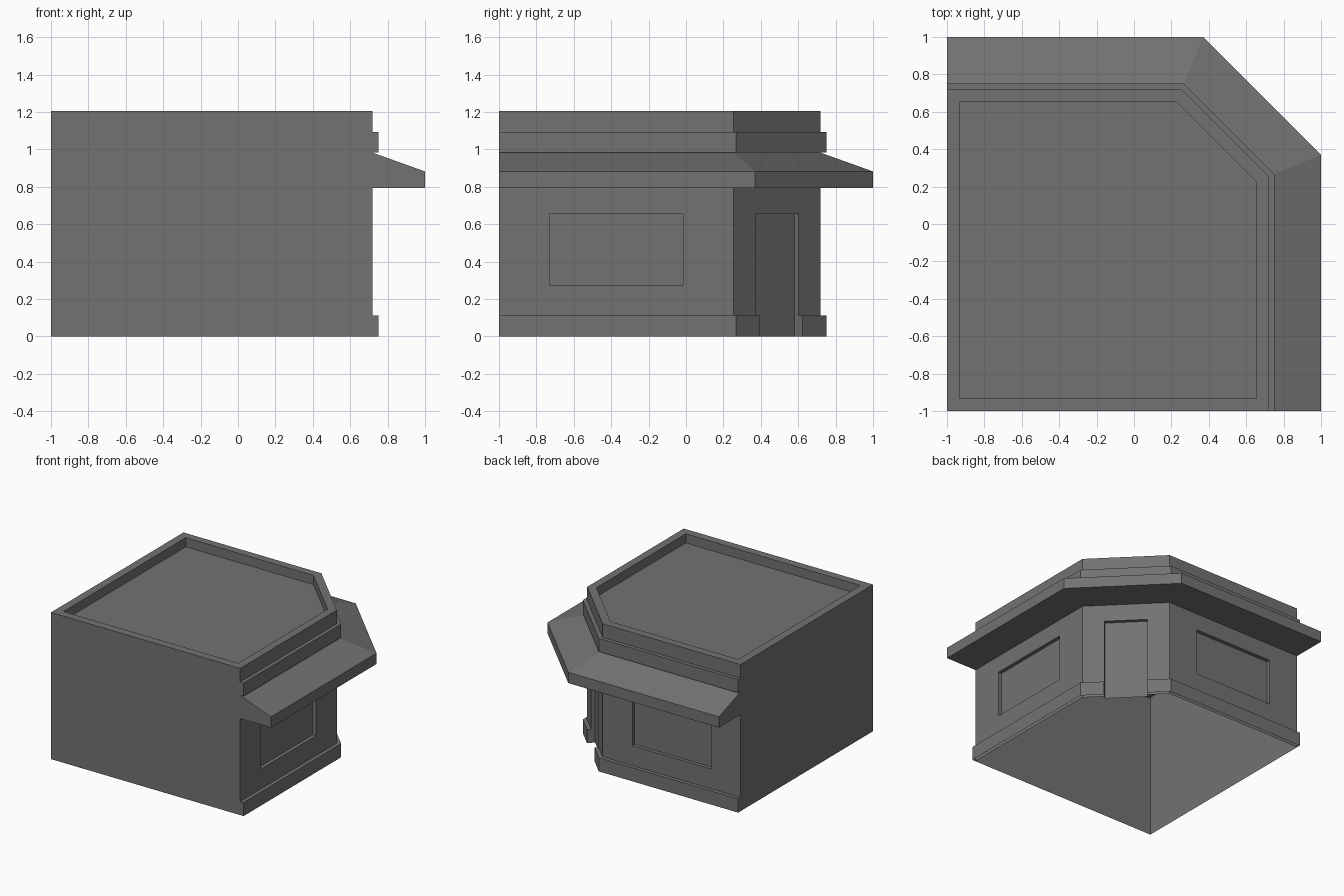
import bpy, bmesh, math
from mathutils import Vector

if "Cube" in bpy.data.objects:
    bpy.data.objects.remove(bpy.data.objects["Cube"])

T = math.tan(math.radians(22.5))   # mitre factor at the 135 degree corners
S = math.sqrt(0.5)
H, W, C = 1.205, 0.72, 0.254       # height, wall line, chamfer corner
INSET, FLOOR, RECESS = 0.065, 1.13, 0.03

grey = bpy.data.materials.new("dark_grey")
grey.diffuse_color = (0.17, 0.17, 0.17, 1)
grey.use_nodes = True
grey.node_tree.nodes["Principled BSDF"].inputs["Base Color"].default_value = grey.diffuse_color


def make(name, faces):
    bm = bmesh.new()
    for f in faces:
        bm.faces.new([bm.verts.new(p) for p in f])
    bmesh.ops.remove_doubles(bm, verts=bm.verts, dist=1e-5)
    bmesh.ops.recalc_face_normals(bm, faces=bm.faces)
    mesh = bpy.data.meshes.new(name)
    bm.to_mesh(mesh)
    bm.free()
    mesh.materials.append(grey)
    ob = bpy.data.objects.new(name, mesh)
    bpy.context.collection.objects.link(ob)
    return ob


def loop(pts):
    return zip(pts, pts[1:] + pts[:1])


def wall_with_recess(p, q, u0, u1, z0, z1):
    """Wall quad from p to q with a shallow recessed panel."""
    p, q = Vector((*p, 0)), Vector((*q, 0))
    u = (q - p).normalized()
    inward = Vector((-u.y, u.x, 0)) * RECESS
    length = (q - p).length

    def rect(a, b, c, d):
        return [p + u * x + Vector((0, 0, z)) for x, z in ((a, c), (b, c), (b, d), (a, d))]
    outer, hole = rect(0, length, 0, H), rect(u0, u1, z0, z1)
    back = [v + inward for v in hole]
    faces = [back]
    for i in range(4):
        j = (i + 1) % 4
        if i == 0 and z0 == 0:     # door reaches the ground
            continue
        faces += [[outer[i], outer[j], hole[j], hole[i]],
                  [hole[i], hole[j], back[j], back[i]]]
    return faces


def band(name, path, profile):
    """Sweep (offset, height) points along path of (x, y, dx, dy), capping the ends."""
    rings = [[(x + d * dx, y + d * dy, z) for d, z in profile] for x, y, dx, dy in path]
    # Bands standing on the ground stay open underneath, like the shell
    first = 1 if profile[0][1] == 0 else 0
    faces = [rings[0], rings[-1]]
    for a, b in zip(rings, rings[1:]):
        for i in range(first, len(profile) - 1):
            faces.append([a[i], a[i + 1], b[i + 1], b[i]])
    return make(name, faces)


# Building shell: plain party walls, recessed windows and door, open underside
foot = [(-1, -1), (W, -1), (W, C), (C, W), (-1, W)]
i, k, e = INSET, INSET * T, -0.933
inner = [(e, e), (W - i, e), (W - i, C - k), (C - k, W - i), (e, W - i)]
shell = [[(*a, 0), (*b, 0), (*b, H), (*a, H)]
         for a, b in ((foot[0], foot[1]), (foot[4], foot[0]))]
run = W + 1
shell += wall_with_recess(foot[1], foot[2], 0.27, 0.984, 0.275, 0.655)
half = (Vector(foot[2]) - Vector(foot[3])).length / 2
shell += wall_with_recess(foot[2], foot[3], half - 0.163, half + 0.163, 0, 0.655)
length = C + 1
shell += wall_with_recess(foot[3], foot[4], length - 0.984, length - 0.27, 0.275, 0.655)

# Parapet rim and sunken roof
for (a, b), (c, d) in zip(loop(foot), loop(inner)):
    shell.append([(*a, H), (*b, H), (*d, H), (*c, H)])
    shell.append([(*c, H), (*d, H), (*d, FLOOR), (*c, FLOOR)])
shell.append([(*p, FLOOR) for p in inner])
make("building_shell", shell)

# Awning and cornice run round the three street sides
street = [(W, -1, 1, 0), (W, C, 1, T), (C, W, T, 1), (-1, W, 0, 1)]
band("awning", street, [(0, 0.793), (0.28, 0.793), (0.28, 0.882), (0, 0.982)])
band("cornice", street, [(0, 0.984), (0.031, 0.984), (0.031, 1.093), (0, 1.093)])

# Plinth on either side of the door, mirrored across the diagonal
m, h = (W + C) / 2, 0.163 * S
right = [(W, -1, 1, 0), (W, C, 1, T), (m + h, m - h, S, S)]
left = [(y, x, dy, dx) for x, y, dx, dy in right]
for name, path in (("plinth_right", right), ("plinth_back", left)):
    band(name, path, [(0, 0), (0.031, 0), (0.031, 0.112), (0, 0.112)])
